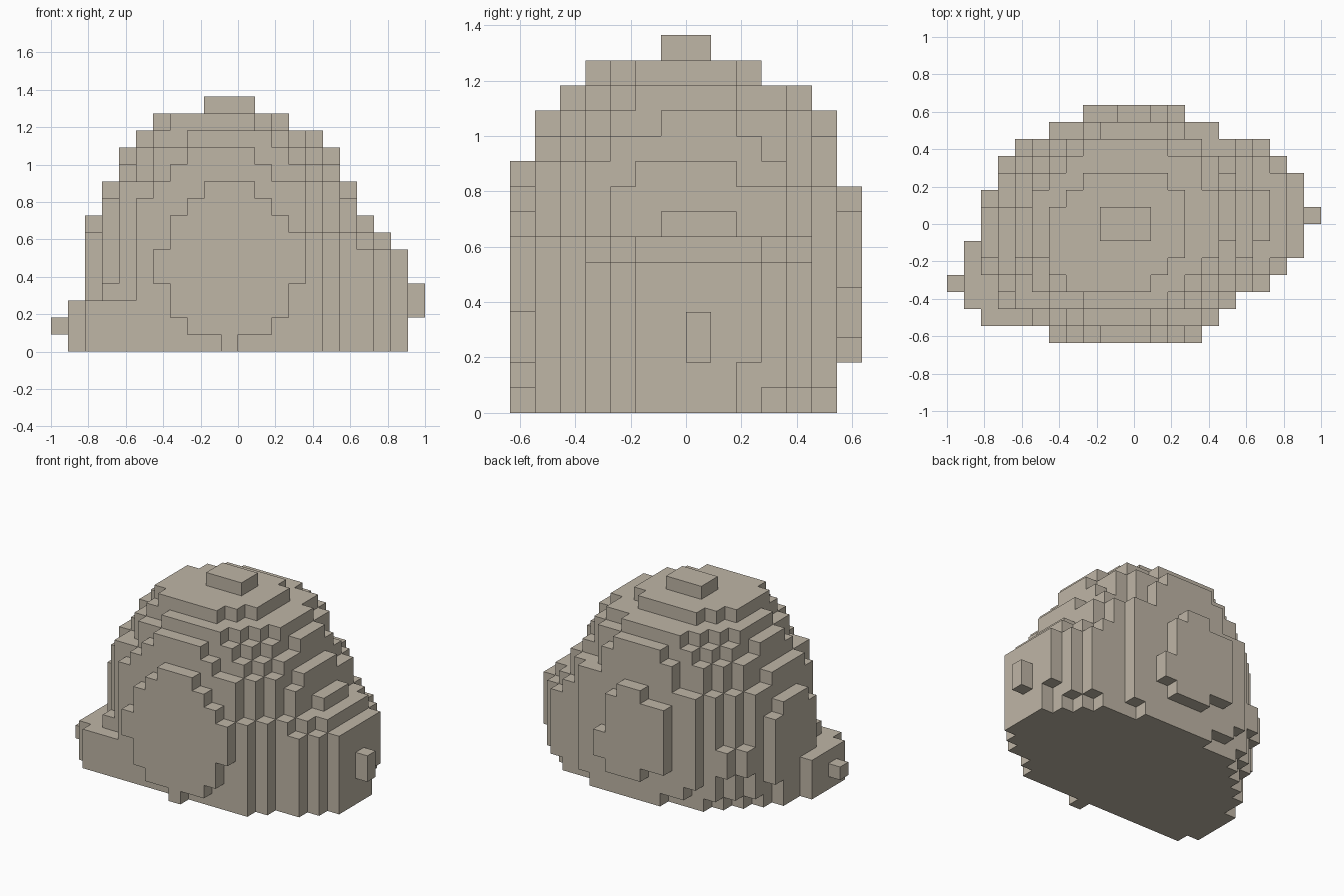
import bpy
import bmesh
from mathutils import Vector

cube = bpy.data.objects.get("Cube")
if cube:
    bpy.data.objects.remove(cube, do_unlink=True)

VOXEL = 1 / 11
ORIGIN = Vector((-1, -7 * VOXEL, 0))
SKEW = 0.05

# Outline of every level from the ground up:
# x start, x end, y start, y end, fullness of the oval
levels = [
    (2, 21, 0, 13, 0.95), (2, 21, 0, 13.5, 0.98), (2, 21, 0, 14, 1.0),
    (2, 21, 0, 14, 1.06), (2, 21, 0, 14, 1.04), (2, 21, 0, 14, 1.0),
    (2, 20, 0, 14, 0.98), (2, 19, 0, 14, 0.94), (3, 18, 0, 14, 1.08),
    (3, 18, 0, 13, 0.97), (4, 17, 1, 13, 1.08), (4, 17, 1, 13, 0.91),
    (5, 16, 2, 12, 1.0), (6, 14, 3, 10, 1.1), (9, 12, 6, 8, 1.1),
]

# Widest x span of every row from front to back
rows = [
    (6, 15), (4, 16), (3, 17), (2, 19), (2, 20), (2, 21), (2, 21),
    (2, 21), (2, 21), (3, 21), (3, 20), (4, 19), (5, 16), (8, 14),
]

# x spans of the foremost slab and the rearmost slab, by level
front_spans = [(10, 11), (8, 13), (7, 14), (7, 14), (6, 15),
               (6, 15), (7, 15), (7, 14), (8, 13), (9, 12)]
back_spans = [None, None, (10, 13), (8, 14), (8, 14),
              (8, 13), (8, 13), (8, 13), (10, 12)]


def box(x0, x1, y0, y1, z0, z1):
    """Cells of a rectangular block."""
    return {(i, j, k) for i in range(x0, x1)
            for j in range(y0, y1) for k in range(z0, z1)}


def oval_level(k, x0, x1, y0, y1, fullness):
    """Cells of one slightly skewed oval level."""
    cells = set()
    cx, cy = (x0 + x1) / 2, (y0 + y1) / 2
    for j, (start, end) in enumerate(rows):
        for i in range(max(start, x0), min(end, x1)):
            dx = i + 0.5 - cx
            dy = j + 0.5 - cy - SKEW * dx
            u, v = 2 * dx / (x1 - x0), 2 * dy / (y1 - y0)
            if y0 <= j < y1 and u * u + v * v <= fullness:
                cells.add((i, j, k))
    return cells


# Domed body
cells = set()
for k, level in enumerate(levels):
    cells |= oval_level(k, *level)

# Flat front and back bulges
cells = {c for c in cells if 0 < c[1] < 13}
for j, spans in ((0, front_spans), (13, back_spans)):
    for k, span in enumerate(spans):
        if span:
            cells |= box(*span, j, j + 1, k, k + 1)

# Low ledge and small knobs at the two ends
cells |= box(2, 8, 1, 8, 0, 3) | box(1, 3, 2, 6, 0, 3)
cells |= box(0, 1, 3, 4, 1, 2) | box(20, 21, 6, 9, 0, 1)
cells |= box(21, 22, 7, 8, 2, 4)


def skin(cells, name, material):
    """Mesh made of only the outer faces of the cells."""
    bm = bmesh.new()
    for cell in cells:
        for axis in range(3):
            for side in (0, 1):
                step = [0, 0, 0]
                step[axis] = 2 * side - 1
                if tuple(a + b for a, b in zip(cell, step)) in cells:
                    continue
                ring = [(0, 0), (1, 0), (1, 1), (0, 1)]
                if not side:
                    ring.reverse()
                verts = []
                for a, b in ring:
                    corner = list(cell)
                    corner[axis] += side
                    corner[(axis + 1) % 3] += a
                    corner[(axis + 2) % 3] += b
                    verts.append(bm.verts.new(ORIGIN + Vector(corner) * VOXEL))
                bm.faces.new(verts)
    bmesh.ops.remove_doubles(bm, verts=bm.verts[:], dist=0.001)
    mesh = bpy.data.meshes.new(name)
    bm.to_mesh(mesh)
    bm.free()
    mesh.materials.append(material)
    obj = bpy.data.objects.new(name, mesh)
    bpy.context.collection.objects.link(obj)
    return obj


stone = bpy.data.materials.new("warm grey stone")
stone.use_nodes = True
colour = (0.52, 0.465, 0.38, 1)
stone.diffuse_color = colour
stone.node_tree.nodes["Principled BSDF"].inputs["Base Color"].default_value = colour

skin(cells, "boulder", stone)
